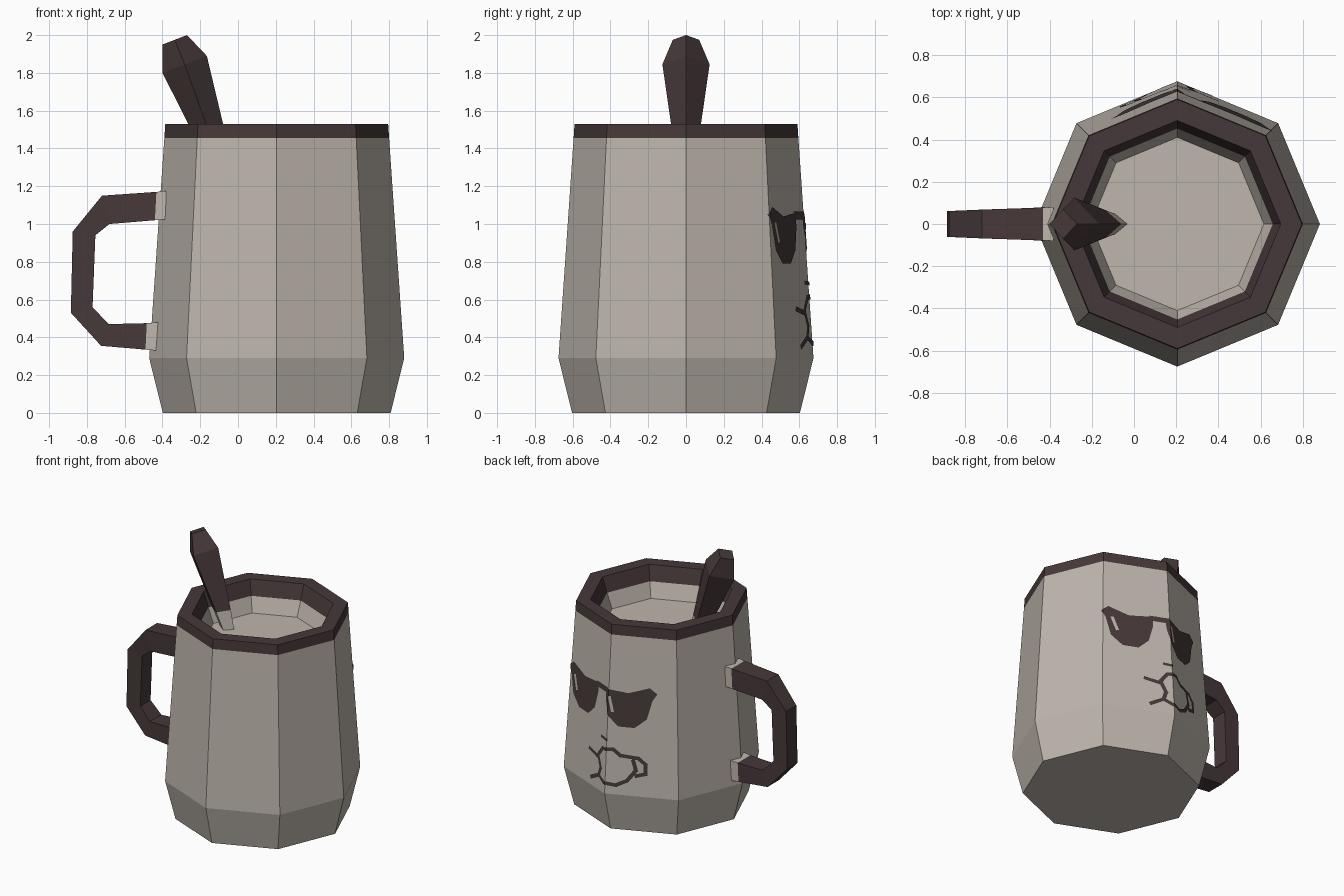
import bpy, bmesh, math
from mathutils import Vector

if "Cube" in bpy.data.objects:
    bpy.data.objects.remove(bpy.data.objects["Cube"])

CX = 0.205                      # mug axis
def material(name, rgb):
    m = bpy.data.materials.new(name)
    m.diffuse_color = (*rgb, 1)
    m.use_nodes = True
    m.node_tree.nodes["Principled BSDF"].inputs["Base Color"].default_value = m.diffuse_color
    return m

LIGHT = material("warm_grey", (0.515, 0.468, 0.418))
DARK = material("dark_brown", (0.062, 0.040, 0.041))

def finish(name, bm, is_dark):
    """Colour faces by rule and link the object."""
    for f in bm.faces:
        f.material_index = 1 if is_dark(f.calc_center_median()) else 0
    me = bpy.data.meshes.new(name)
    bm.to_mesh(me)
    bm.free()
    me.materials.append(LIGHT)
    me.materials.append(DARK)
    ob = bpy.data.objects.new(name, me)
    bpy.context.collection.objects.link(ob)

def loft(rings):
    """Closed solid through a list of vertex rings."""
    bm = bmesh.new()
    vs = [[bm.verts.new(p) for p in r] for r in rings]
    n = len(vs[0])
    for a, b in zip(vs, vs[1:]):
        for i in range(n):
            j = (i + 1) % n
            bm.faces.new((a[i], a[j], b[j], b[i]))
    bm.faces.new(vs[0][::-1])
    bm.faces.new(vs[-1])
    bmesh.ops.recalc_face_normals(bm, faces=bm.faces)
    return bm

# Octagonal mug with dark rim and shallow filled inside
def corner(k, r, z):
    a = math.radians(45 * k)
    return Vector((CX + r * math.cos(a), r * math.sin(a), z))

profile = [(0.603, 0), (0.675, 0.29), (0.595, 1.455), (0.59, 1.53),
           (0.49, 1.53), (0.452, 1.42), (0.41, 1.31)]
finish("mug_body", loft([[corner(k, r, z) for k in range(8)] for r, z in profile]),
       lambda c: c.z > 1.46 or (c.z > 1.43 and (c.xy - Vector((CX, 0))).length < 0.5))

# Handle: (outer x, outer z, inner x, inner z, half width)
path = [(-0.38, 1.175, -0.385, 1.025, 0.08), (-0.432, 1.17, -0.44, 1.02, 0.078),
        (-0.72, 1.15, -0.68, 1.00, 0.068), (-0.875, 0.96, -0.755, 0.94, 0.061),
        (-0.885, 0.53, -0.77, 0.56, 0.061), (-0.725, 0.355, -0.685, 0.47, 0.068),
        (-0.49, 0.335, -0.483, 0.475, 0.076), (-0.43, 0.33, -0.42, 0.48, 0.08)]
finish("handle", loft([[(a, -w, b), (a, w, b), (c, w, d), (c, -w, d)]
                       for a, b, c, d, w in path]), lambda c: c.x < -0.48)

# Spoon handle: diamond section, light where it dips into the drink
def diamond(lx, lz, rx, rz, w):
    mx, mz = (lx + rx) / 2, (lz + rz) / 2
    return [(lx, 0, lz), (mx, -w, mz), (rx, 0, rz), (mx, w, mz)]

finish("spoon", loft([diamond(-0.135, 1.28, -0.03, 1.30, 0.045),
                      diamond(-0.21, 1.425, -0.06, 1.45, 0.066),
                      diamond(-0.40, 1.80, -0.165, 1.89, 0.125),
                      diamond(-0.40, 1.95, -0.27, 2.0, 0.07)]),
       lambda c: c.z > 1.42)

# Painted face: flat shapes (u = face widths from the back edge, z) wrapped on the mug
W = 0.47
def wrap(u, z, off):
    r = 0.675 - (z - 0.29) * 0.085 / 1.24 + off
    k = math.floor(u + 1e-5)
    return corner(2 + k, r, z).lerp(corner(3 + k, r, z), u - k)

def stroke(pts, w=0.026):
    """Quads along a polyline in (u, z)."""
    out = []
    p = [Vector((u * W, z)) for u, z in pts]
    for a, b in zip(p, p[1:]):
        d = (b - a).normalized()
        n = Vector((-d.y, d.x)) * w / 2
        a, b = a - d * w / 3, b + d * w / 3
        out.append([(q.x / W, q.y) for q in (a - n, b - n, b + n, a + n)])
    return out

def decal(name, polys, off, dark):
    bm = bmesh.new()
    for poly in polys:
        bm.faces.new([bm.verts.new((u, z, 0)) for u, z in poly])
    bmesh.ops.triangulate(bm, faces=bm.faces[:])
    for k in (-1, 0, 1):
        bmesh.ops.bisect_plane(bm, geom=bm.verts[:] + bm.edges[:] + bm.faces[:],
                               plane_co=(k, 0, 0), plane_no=(1, 0, 0))
    for v in bm.verts:
        v.co = wrap(v.co.x, v.co.y, off)
    bm.normal_update()
    for f in bm.faces:
        c = f.calc_center_median()
        if f.normal.dot(Vector((c.x - CX, c.y, 0))) < 0:
            f.normal_flip()
    finish(name, bm, lambda c: dark)

# Sunglasses: one lens mirrored about the bridge
MID = -0.16
lens = [(0.09, 1.06), (0.45, 1.04), (0.76, 1.09), (0.87, 1.05), (0.80, 1.0),
        (0.72, 0.86), (0.55, 0.79), (0.32, 0.79), (0.17, 0.86), (0.10, 0.98)]
glasses = [[(MID + s * u, z) for u, z in lens] for s in (-1, 1)]
glasses += stroke([(MID - 0.12, 1.045), (MID + 0.12, 1.045)], 0.04)
decal("sunglasses", glasses, 0.005, True)
decal("lens_glints", stroke([(-0.86, 1.0), (-0.79, 0.91)], 0.022)
      + stroke([(0.02, 1.0), (0.07, 0.9)], 0.02), 0.008, False)

# Nose and mouth lines
mouth = stroke([(-0.12, 0.69), (0.0, 0.685)], 0.02)
mouth += stroke([(-0.4, 0.55), (-0.2, 0.53), (-0.08, 0.61), (0.1, 0.62), (0.2, 0.58),
                 (0.45, 0.57), (0.55, 0.53), (0.55, 0.46), (0.42, 0.44)])
mouth += stroke([(-0.33, 0.35), (-0.15, 0.40), (-0.03, 0.37), (0.15, 0.36),
                 (0.30, 0.40), (0.42, 0.48), (0.38, 0.55)])
mouth += stroke([(-0.17, 0.53), (-0.11, 0.46), (-0.15, 0.40)])
decal("nose_and_mouth", mouth, 0.005, True)
